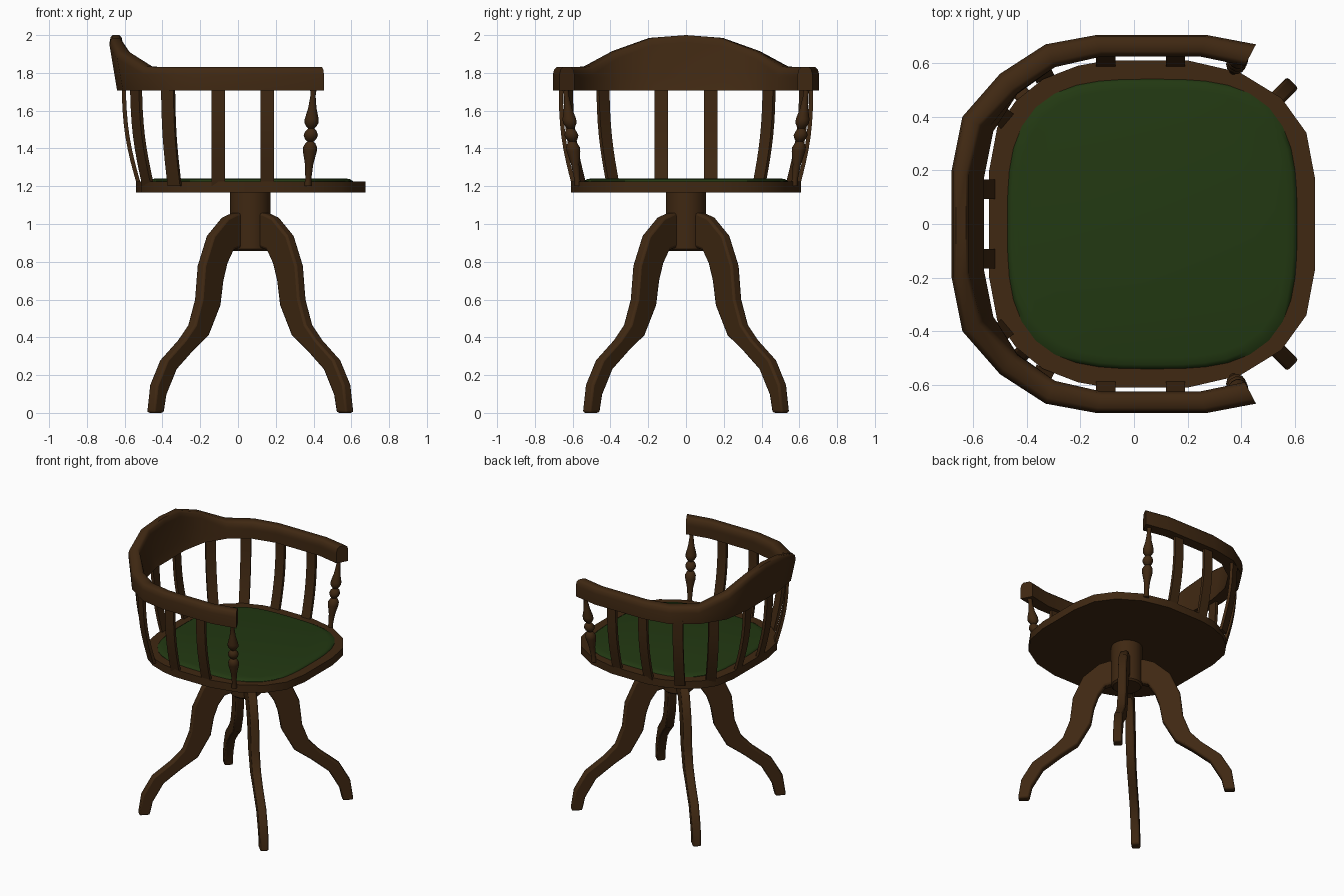
import bpy, bmesh, math
from mathutils import Vector

if "Cube" in bpy.data.objects:
    bpy.data.objects.remove(bpy.data.objects["Cube"])

def material(name, rgb):
    m = bpy.data.materials.new(name)
    m.diffuse_color = (*rgb, 1)
    m.use_nodes = True
    m.node_tree.nodes["Principled BSDF"].inputs["Base Color"].default_value = m.diffuse_color
    return m

WOOD = material("dark wood", (0.05, 0.021, 0.006))
GREEN = material("green leather", (0.016, 0.040, 0.006))
CX = 0.065  # pedestal axis

def build(name, rings, mat, smooth=40, bevel=0):
    """Loft closed rings of points, capped at both ends."""
    bm = bmesh.new()
    vr = [[bm.verts.new(p) for p in r] for r in rings]
    n = len(vr[0])
    for a, b in zip(vr, vr[1:]):
        for i in range(n):
            j = (i + 1) % n
            bm.faces.new((a[i], a[j], b[j], b[i]))
    bm.faces.new(vr[0])
    bm.faces.new(vr[-1])
    bmesh.ops.recalc_face_normals(bm, faces=bm.faces)
    me = bpy.data.meshes.new(name)
    bm.to_mesh(me)
    bm.free()
    me.materials.append(mat)
    me.shade_smooth()
    me.set_sharp_from_angle(angle=math.radians(smooth))
    ob = bpy.data.objects.new(name, me)
    bpy.context.collection.objects.link(ob)
    if bevel:
        mod = ob.modifiers.new("bevel", 'BEVEL')
        mod.width = bevel
        mod.segments = 2
        mod.limit_method = 'ANGLE'
        mod.angle_limit = math.radians(50)
    return ob

def circle(c, r, z, n):
    return [(c[0] + r * math.cos(2 * math.pi * i / n),
             c[1] + r * math.sin(2 * math.pi * i / n), z) for i in range(n)]

# seat board
half = [(.675, .17), (.643, .34), (.55, .47), (.395, .565), (.2, .61), (-.1, .61),
        (-.21, .59), (-.34, .54), (-.44, .46), (-.51, .36), (-.54, .2)]
outline = half + [(x, -y) for x, y in reversed(half)]
build("seat", [[(x, y, z) for x, y in outline] for z in (1.168, 1.225)], WOOD)

# cushion: rounded square with a sloped edge
def squircle(a, z, n=44):
    pts = []
    for i in range(n):
        t = 2 * math.pi * (i + .5) / n
        c, s = math.cos(t), math.sin(t)
        k = a / (abs(c) ** 3.2 + abs(s) ** 3.2) ** (1 / 3.2)
        pts.append((CX + .003 + k * c, k * s, z))
    return pts

build("cushion", [squircle(.54, 1.215), squircle(.54, 1.228),
                  squircle(.525, 1.237), squircle(.50, 1.242)], GREEN, 60)

# pedestal post
build("pedestal", [circle((CX, 0), r, z, 32) for r, z in
                   ((.095, .857), (.107, .868), (.107, 1.17))], WOOD)

# four curved legs: (radius, height) along the outer and inner edges
outer = [(.05, 1.06), (.12, 1.058), (.19, 1.035), (.30, .94), (.37, .78), (.39, .6),
         (.44, .466), (.516, .386), (.65, .28), (.725, .15), (.748, 0)]
inner = [(.05, .875), (.11, .872), (.15, .86), (.195, .79), (.225, .70), (.247, .57),
         (.335, .41), (.45, .33), (.575, .23), (.652, .095), (.673, 0)]
for i in range(4):
    a = math.radians(45 + 90 * i)
    d, t = Vector((math.cos(a), math.sin(a), 0)), Vector((-math.sin(a), math.cos(a), 0))
    rings = []
    for o, n in zip(outer, inner):
        rings.append([Vector((CX, 0, z)) + d * r + t * w for (r, z), w in
                      ((o, -.03), (o, .03), (n, .03), (n, -.03))])
    build(f"leg_{i + 1}", rings, WOOD, 40, .012)

# arm rail with raised crest: outer xy, inner xy, top height, crest blend
stations = [((-.68, .2), (-.56, .17), 1.985, 1), ((-.64, .4), (-.525, .345), 1.915, .8),
            ((-.5, .56), (-.435, .485), 1.833, .1), ((-.33, .67), (-.295, .585), 1.83, 0),
            ((-.14, .705), (-.12, .625), 1.83, 0), ((.27, .705), (.245, .625), 1.83, 0),
            ((.455, .67), (.413, .59), 1.83, 0)]
flip = [((o[0], -o[1]), (n[0], -n[1]), h, k) for o, n, h, k in reversed(stations)]
rings = []
for o, n, h, k in flip + [((-.68, 0), (-.56, 0), 2.0, 1)] + stations:
    o, n = Vector(o), Vector(n)
    w = 1 - .42 * k
    section = [(.33 * k, 1.708), (0, h - .04), (.08 * w, h - .012), (.24 * w, h),
               (.76 * w, h), (.92 * w, h - .012), (w, h - .04),
               (1 - .22 * k, 1.775), (1, 1.708)]
    rings.append([(*o.lerp(n, u), z) for u, z in section])
build("arm_rail", rings, WOOD, 45)

# bowed back slats: foot xy, head xy (mirrored in y)
slats = [((-.522, .13), (-.605, .13)), ((-.475, .385), (-.54, .44)),
         ((-.335, .55), (-.37, .625)), ((-.105, .592), (-.105, .662)),
         ((.155, .592), (.155, .662))]
# turned front spindle: (radius, fraction of height)
turning = [(.02, 0), (.016, .08), (.022, .22), (.037, .35), (.037, .39), (.026, .43),
           (.016, .445), (.03, .47), (.038, .51), (.03, .55), (.016, .575), (.026, .595),
           (.037, .63), (.037, .67), (.022, .78), (.014, .9), (.018, 1)]
for side, s in (("left", 1), ("right", -1)):
    for i, (f, h) in enumerate(slats):
        f, h = Vector((f[0], f[1] * s, 1.2)), Vector((h[0], h[1] * s, 1.73))
        d = Vector((h.x - f.x, h.y - f.y, 0)).normalized()
        t = Vector((-d.y, d.x, 0))
        rings = []
        for j in range(9):
            u = j / 8
            c = f.lerp(h, u) + d * .022 * math.sin(math.pi * u)
            rings.append([c + d * a + t * b for a, b in
                          ((-.011, -.036), (.011, -.036), (.011, .036), (-.011, .036))])
        build(f"{side}_slat_{i + 1}", rings, WOOD)
    f, h = Vector((.37, .572 * s, 1.2)), Vector((.40, .64 * s, 1.73))
    rings = []
    for r, u in turning:
        c = f.lerp(h, u)
        rings.append(circle(c, r, c.z, 14))
    build(f"{side}_front_spindle", rings, WOOD, 60)
